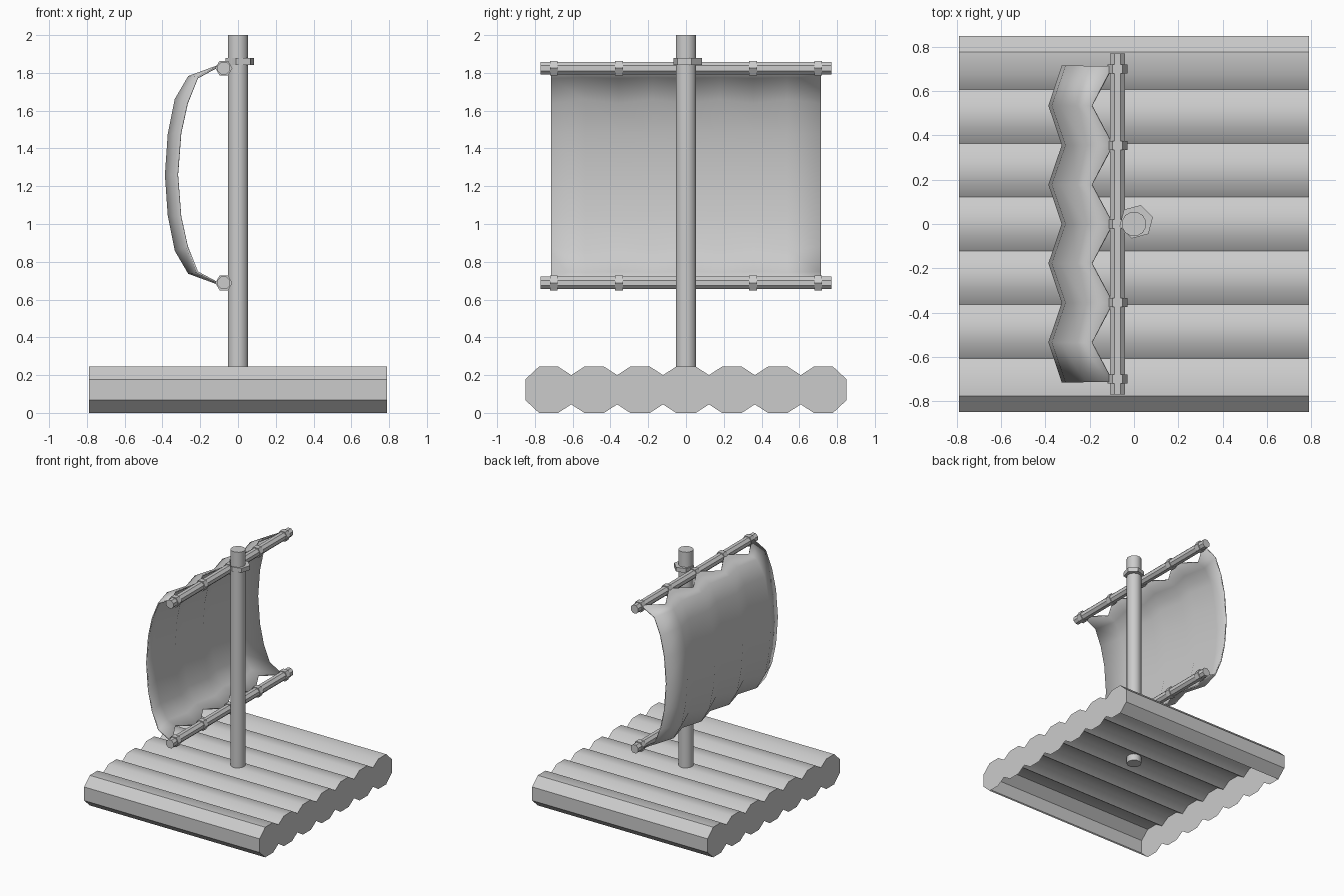
import bpy, math

if "Cube" in bpy.data.objects:
    bpy.data.objects.remove(bpy.data.objects["Cube"])


def make(name, verts, faces, angle=None):
    me = bpy.data.meshes.new(name)
    me.from_pydata(verts, [], faces)
    ob = bpy.data.objects.new(name, me)
    bpy.context.collection.objects.link(ob)
    if angle:
        bpy.ops.object.select_all(action='DESELECT')
        ob.select_set(True)
        bpy.context.view_layer.objects.active = ob
        bpy.ops.object.shade_smooth_by_angle(angle=math.radians(angle))
    return ob


def prism(name, center, radius, length, sides, axis='Z', turn=0.5, angle=None):
    verts = []
    for h in (-length / 2, length / 2):
        for i in range(sides):
            a = 2 * math.pi * (i + turn) / sides
            c, s = radius * math.cos(a), radius * math.sin(a)
            p = (c, s, h) if axis == 'Z' else (s, h, c)
            verts.append(tuple(p[k] + center[k] for k in range(3)))
    n = sides
    faces = [(i, (i + 1) % n, n + (i + 1) % n, n + i) for i in range(n)]
    faces += [tuple(range(n))[::-1], tuple(range(n, 2 * n))]
    return make(name, verts, faces, angle)


# Raft: seven logs fused into one profile, open underneath
STEP, FLAT, HALF_LEN = 0.243, 0.052, 0.79
top = [(-0.85, 0.178), (-0.778, 0.245)]
for k in range(-3, 4):
    c = k * STEP
    if k > -3:
        top += [(c - STEP / 2, 0.2), (c - FLAT, 0.245)]
    if k < 3:
        top.append((c + FLAT, 0.245))
top += [(0.778, 0.245), (0.85, 0.178)]
bottom = [(y, 0.245 - z) for y, z in reversed(top)]
ring = top + bottom
n, nt = len(ring), len(top)
verts = [(x, y, z) for x in (-HALF_LEN, HALF_LEN) for y, z in ring]
# skin covers the deck, the sides and the lower outer slopes
skin = list(range(nt)) + [n - 1]
skin = [i for i in range(n) if i <= nt or i >= n - 2]
faces = [(i, i + n, (i + 1) % n + n, (i + 1) % n) for i in skin]
faces += [tuple(range(n)), tuple(range(2 * n - 1, n - 1, -1))]
make("log_raft", verts, faces, 38)

# Mast and its rope collar
prism("mast", (0, 0, 1.095), 0.056, 1.81, 12, angle=40)
prism("mast_collar", (0.01, 0.01, 1.86), 0.078, 0.035, 6, turn=0.25)

# Yards with rope ties
YARD_X = -0.075
for label, z, ties in (("upper", 1.825, (-0.7, -0.355, 0, 0.355, 0.7)),
                       ("lower", 0.688, (-0.7, -0.355, 0, 0.355, 0.7))):
    prism(label + "_yard", (YARD_X, 0, z), 0.036, 1.54, 8, 'Y')
    for y in ties:
        prism(label + "_yard_tie", (YARD_X, y, z), 0.045, 0.042, 6, 'Y')

# Sail: alternating tied and billowing columns, mirrored about mid height
MID = 1.26
tied = [(-0.095, 1.84), (-0.215, 1.775), (-0.27, 1.64), (-0.305, 1.48), (-0.322, MID)]
billow = [(-0.19, 1.805), (-0.26, 1.78), (-0.33, 1.66), (-0.367, 1.475), (-0.382, MID)]
ys = [-0.714, -0.535, -0.356, -0.178, 0, 0.178, 0.356, 0.535, 0.714]
verts = []
for j, y in enumerate(ys):
    half = billow if j % 2 else tied
    col = half + [(x, 2 * MID - z) for x, z in reversed(half[:-1])]
    verts += [(x, y, z) for x, z in col]
rows = 2 * len(tied) - 1
faces = [(j * rows + i, (j + 1) * rows + i, (j + 1) * rows + i + 1, j * rows + i + 1)
         for j in range(len(ys) - 1) for i in range(rows - 1)]
sail = make("sail", verts, faces, 60)
mod = sail.modifiers.new("thickness", 'SOLIDIFY')
mod.thickness = 0.01
mod.offset = 0
